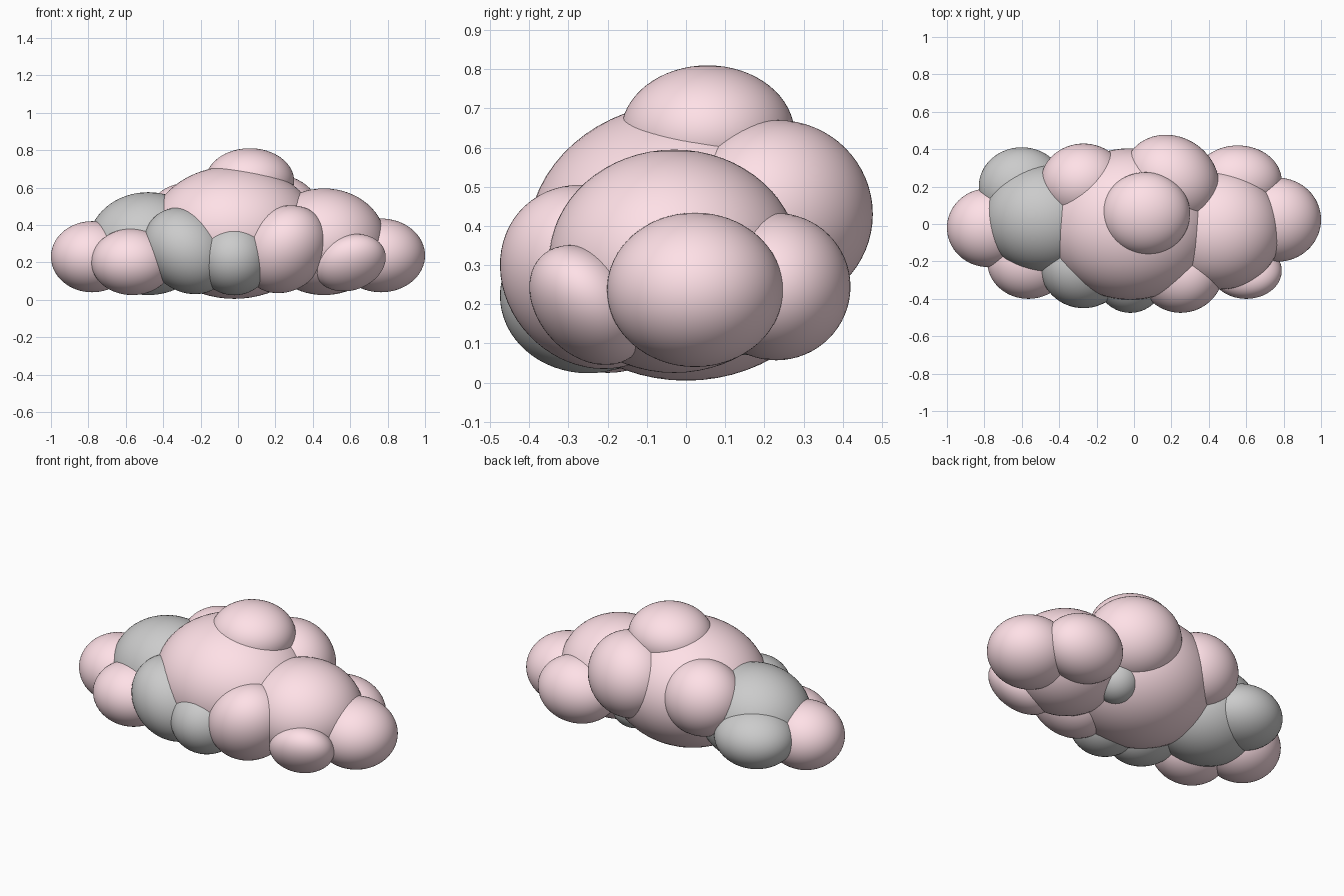
import bpy, bmesh, math
from mathutils import Matrix

if "Cube" in bpy.data.objects:
    bpy.data.objects.remove(bpy.data.objects["Cube"])

pink = bpy.data.materials.new("soft_pink")
pink.diffuse_color = (1.0, 0.75, 0.8, 1.0)
pink.use_nodes = True
pink.node_tree.nodes["Principled BSDF"].inputs["Base Color"].default_value = pink.diffuse_color


def puff(name, centre, size, lean=(0, 0, 0), mat=None):
    """Ellipsoid with half extents `size`. lean = x and y offset of its
    highest point, then x offset of its rearmost point."""
    rx, ry, rz = size
    dx, dy, back = lean
    sy = math.sqrt(ry * ry - dy * dy)
    ex = (back * ry - dx * dy) / sy
    sx = math.sqrt(rx * rx - dx * dx - ex * ex)
    shape = Matrix(((sx, ex, dx, 0), (0, sy, dy, 0), (0, 0, rz, 0), (0, 0, 0, 1)))
    bm = bmesh.new()
    bmesh.ops.create_uvsphere(bm, u_segments=64, v_segments=32, radius=1, matrix=shape)
    for f in bm.faces:
        f.smooth = True
    mesh = bpy.data.meshes.new(name)
    bm.to_mesh(mesh)
    bm.free()
    if mat:
        mesh.materials.append(mat)
    ob = bpy.data.objects.new(name, mesh)
    ob.location = centre
    bpy.context.collection.objects.link(ob)
    return ob


# core of the cloud
puff("cloud_core", (-0.02, 0, 0.36), (0.45, 0.405, 0.355), mat=pink)
puff("cloud_crown", (0.063, 0.055, 0.635), (0.237, 0.222, 0.175), mat=pink)

# large side puffs
puff("right_shoulder_puff", (0.46, -0.03, 0.31), (0.33, 0.32, 0.285), mat=pink)
puff("left_shoulder_puff", (-0.48, 0.03, 0.30), (0.32, 0.29, 0.275))

# end puffs
puff("right_end_puff", (0.765, 0.023, 0.237), (0.235, 0.225, 0.197), mat=pink)
puff("left_end_puff", (-0.78, -0.02, 0.23), (0.22, 0.21, 0.19), mat=pink)

# front row
puff("front_right_outer_puff", (0.60, -0.25, 0.198), (0.19, 0.15, 0.153), (0.035, -0.045, 0), pink)
puff("front_right_puff", (0.25, -0.24, 0.27), (0.232, 0.235, 0.235), (0.035, -0.03, 0), pink)
puff("front_middle_puff", (-0.02, -0.25, 0.222), (0.2, 0.225, 0.198))
puff("front_left_puff", (-0.27, -0.22, 0.262), (0.235, 0.23, 0.232), (-0.04, 0, 0))
puff("front_left_outer_puff", (-0.565, -0.2, 0.203), (0.22, 0.2, 0.178), mat=pink)

# back row
puff("back_right_outer_puff", (0.555, 0.23, 0.245), (0.235, 0.19, 0.188), mat=pink)
puff("back_right_puff", (0.2, 0.235, 0.43), (0.255, 0.242, 0.24), (0, 0, -0.03), pink)
puff("back_left_puff", (-0.27, 0.22, 0.41), (0.23, 0.21, 0.215), mat=pink)
puff("back_left_outer_puff", (-0.6, 0.2, 0.255), (0.23, 0.21, 0.17))
puff("back_inner_puff", (0.24, 0.14, 0.2), (0.13, 0.13, 0.13))
